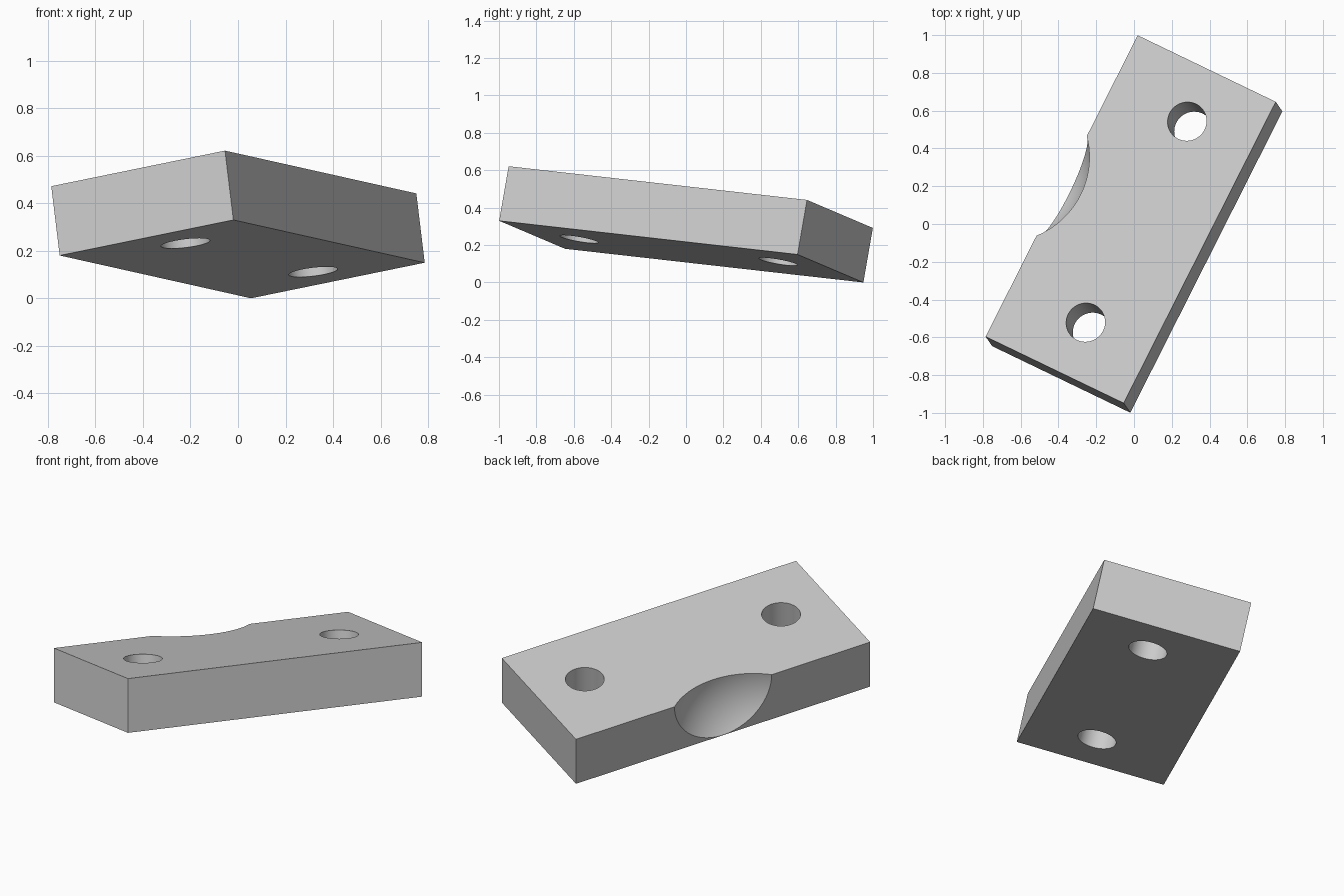
import bpy
import math
from mathutils import Matrix, Vector

cube = bpy.data.objects.get("Cube")
if cube:
    bpy.data.objects.remove(cube, do_unlink=True)

WIDTH, LENGTH, THICK = 0.825, 1.796, 0.298

# Single grey material
grey = bpy.data.materials.new("light grey")
grey.use_nodes = True
colour = (0.6, 0.6, 0.6, 1)
grey.diffuse_color = colour
grey.node_tree.nodes["Principled BSDF"].inputs["Base Color"].default_value = colour

# Rectangular block
bpy.ops.mesh.primitive_cube_add(size=1)
block = bpy.context.object
block.name = "clamp_block"
block.data.transform(Matrix.Diagonal((WIDTH, LENGTH, THICK, 1)))
block.data.materials.append(grey)


def cut(cutter):
    """Subtract a cutter from the block, then discard it."""
    cutter.hide_render = True
    cutter.data.materials.append(grey)
    bpy.context.view_layer.update()
    mod = block.modifiers.new("cut", "BOOLEAN")
    mod.operation = "DIFFERENCE"
    mod.solver = "EXACT"
    mod.object = cutter
    bpy.context.view_layer.objects.active = block
    bpy.ops.object.modifier_apply(modifier=mod.name)
    bpy.data.objects.remove(cutter, do_unlink=True)


# Two through holes
for side in (-1, 1):
    bpy.ops.mesh.primitive_cylinder_add(
        vertices=64, radius=0.104, depth=1, location=(0.034, side * 0.599, 0))
    bpy.context.object.name = "hole_cutter"
    cut(bpy.context.object)

# Spherical scoop in the long edge
bpy.ops.mesh.primitive_uv_sphere_add(
    segments=96, ring_count=48, radius=0.449,
    location=(-WIDTH / 2 - 0.337, 0, THICK / 2),
    rotation=(0, math.pi / 2, 0))
scoop = bpy.context.object
scoop.name = "scoop_cutter"
scoop.data.transform(Matrix.Rotation(math.pi / 96, 4, "Z"))
cut(scoop)

# Tilt the finished block and rest its lowest corner on the ground
along = Vector((0.805, 1.595, -0.18)).normalized()
up = Vector((0.73, -0.355, 0.15)).cross(along).normalized()
across = along.cross(up)
block.data.transform(Matrix((across, along, up)).transposed().to_4x4())
lowest = min(v.co.z for v in block.data.vertices)
block.data.transform(Matrix.Translation((0, 0, -lowest)))

# Smooth curved walls, sharp edges
bpy.ops.object.select_all(action="DESELECT")
block.select_set(True)
bpy.context.view_layer.objects.active = block
bpy.ops.object.shade_smooth_by_angle(angle=math.radians(30))
